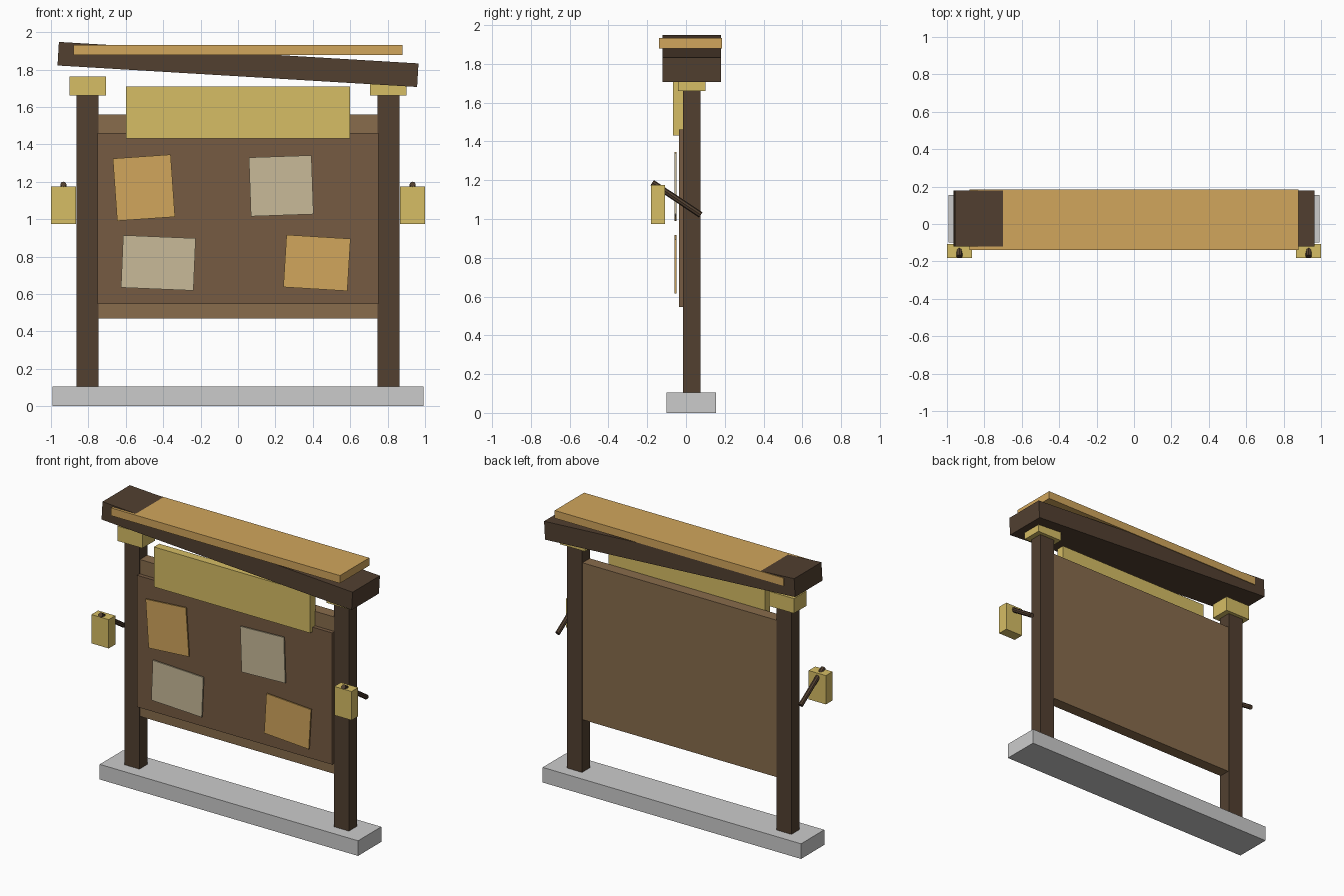
import bpy
from math import radians
from mathutils import Vector

if "Cube" in bpy.data.objects:
    bpy.data.objects.remove(bpy.data.objects["Cube"])


def material(name, r, g, b):
    m = bpy.data.materials.new(name)
    m.diffuse_color = (r, g, b, 1)
    m.use_nodes = True
    m.node_tree.nodes["Principled BSDF"].inputs["Base Color"].default_value = m.diffuse_color
    return m


dark = material("dark_wood", 0.084, 0.051, 0.03)
mid = material("mid_wood", 0.246, 0.15, 0.072)
brown = material("brown_wood", 0.18, 0.105, 0.055)
orange = material("orange", 0.64, 0.38, 0.107)
yellow = material("yellow", 0.67, 0.51, 0.13)
beige = material("beige_paper", 0.578, 0.491, 0.314)


def box(name, x, y, z, mat=None, tilt=0):
    """Box from (min, max) ranges; tilt in degrees, positive lifts the +x end."""
    ranges = (x, y, z)
    bpy.ops.mesh.primitive_cube_add(size=1, location=[(a + b) / 2 for a, b in ranges])
    o = bpy.context.object
    o.name = name
    o.scale = [b - a for a, b in ranges]
    bpy.ops.object.transform_apply(location=False, rotation=False, scale=True)
    o.rotation_euler.y = -radians(tilt)
    if mat:
        o.data.materials.append(mat)
    return o


def rod(name, start, end, radius, mat):
    a, b = Vector(start), Vector(end)
    bpy.ops.mesh.primitive_cylinder_add(vertices=8, radius=radius,
                                        depth=(b - a).length, location=(a + b) / 2)
    o = bpy.context.object
    o.name = name
    o.rotation_euler = (b - a).to_track_quat('Z', 'Y').to_euler()
    o.data.materials.append(mat)


# Plinth
box("base", (-0.993, 0.993), (-0.10, 0.155), (0, 0.105))

# Posts, caps, lanterns and their slanted brackets on both sides
for side, s in (("left", -1), ("right", 1)):
    def span(a, b):
        return tuple(sorted((s * a, s * b)))
    box(side + "_post", span(0.747, 0.863), (-0.015, 0.075), (0.10, 1.67), dark)
    box(side + "_post_cap", span(0.707, 0.90), (-0.04, 0.10), (1.66, 1.763), yellow)
    box(side + "_lantern", span(0.867, 1.0), (-0.181, -0.108), (0.975, 1.175), yellow)
    rod(side + "_lantern_bracket", (s * 0.934, -0.174, 1.187), (s * 0.934, 0.076, 1.021),
        0.016, dark)

# Notice board
box("backing_board", (-0.75, 0.75), (-0.01, 0.07), (0.47, 1.56), mid)
box("pin_panel", (-0.75, 0.75), (-0.037, -0.008), (0.545, 1.46), brown)
box("header_sign", (-0.60, 0.60), (-0.066, -0.008), (1.43, 1.708), yellow)

# Pinned notices: centre x, centre z, width, height, tilt
notices = [(-0.503, 1.168, 0.31, 0.334, 4, orange),
           (0.231, 1.178, 0.335, 0.315, 2, beige),
           (-0.426, 0.766, 0.388, 0.28, -2.4, beige),
           (0.422, 0.766, 0.343, 0.28, -3.5, orange)]
for i, (x, z, w, h, tilt, mat) in enumerate(notices, 1):
    box(f"notice_{i}", (x - w / 2, x + w / 2), (-0.059, -0.049),
        (z - h / 2, z + h / 2), mat, tilt)

# Sloping roof beam and level roof plank
box("roof_beam", (-0.963, 0.963), (-0.12, 0.18), (1.764, 1.89), dark, -3.42)
box("roof_plank", (-0.88, 0.88), (-0.138, 0.185), (1.878, 1.932), orange)
